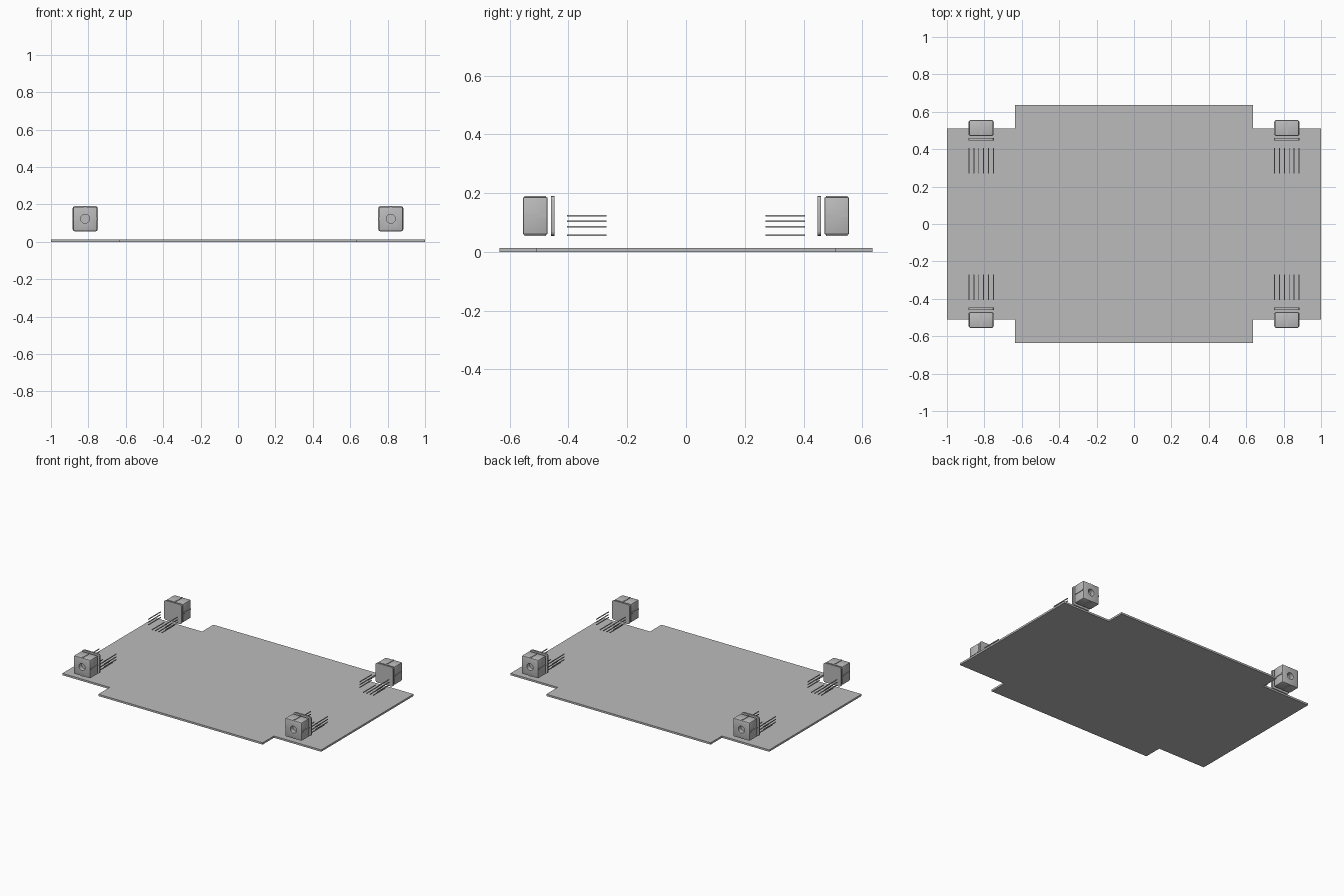
import bpy
import bmesh
import math
from mathutils import Matrix, Vector

cube = bpy.data.objects.get("Cube")
if cube:
    bpy.data.objects.remove(cube, do_unlink=True)

grey = bpy.data.materials.new("plain grey")
grey.use_nodes = True
grey.diffuse_color = (0.5, 0.5, 0.5, 1)
grey.node_tree.nodes["Principled BSDF"].inputs["Base Color"].default_value = (0.5, 0.5, 0.5, 1)


def finish(name, bm):
    bmesh.ops.recalc_face_normals(bm, faces=bm.faces)
    mesh = bpy.data.meshes.new(name)
    bm.to_mesh(mesh)
    bm.free()
    mesh.materials.append(grey)
    obj = bpy.data.objects.new(name, mesh)
    bpy.context.collection.objects.link(obj)
    return obj


def add_box(bm, center, size):
    matrix = Matrix.Translation(center) @ Matrix.Diagonal((*size, 1))
    return bmesh.ops.create_cube(bm, size=1, matrix=matrix)["verts"]


def bevel(bm, width, segments, along_y_only=False):
    edges = [e for e in bm.edges if not along_y_only
             or abs((e.verts[0].co - e.verts[1].co).normalized().y) > 0.9]
    bmesh.ops.bevel(bm, geom=edges, offset=width, segments=segments,
                    affect="EDGES", profile=0.5)


# Base board: a wide panel with a notch at each corner
bm = bmesh.new()
corner = [(1, 0.51), (0.635, 0.51), (0.635, 0.635)]
outline = []
for sx, sy in ((1, 1), (-1, 1), (-1, -1), (1, -1)):
    points = corner if sx * sy > 0 else corner[::-1]
    outline += [(x * sx, y * sy, 0) for x, y in points]
face = bm.faces.new([bm.verts.new(p) for p in outline])
top = bmesh.ops.extrude_face_region(bm, geom=[face])["geom"]
bmesh.ops.translate(bm, vec=(0, 0, 0.013),
                    verts=[v for v in top if isinstance(v, bmesh.types.BMVert)])
finish("base_board", bm)

X, Z = 0.817, 0.123
HALF = 0.066

for sx, side in ((1, "left"), (-1, "right")):
    for sy, end in ((-1, "front"), (1, "back")):
        tag = end + "_" + side

        def at(dx, y, dz):
            return Vector((sx * X + dx, sy * y, Z + dz))

        # Housing block with rounded edges and a round socket
        bm = bmesh.new()
        add_box(bm, at(0, 0.513, 0), (0.128, 0.085, 0.128))
        bevel(bm, 0.006, 2)
        housing = finish("housing_" + tag, bm)

        bm = bmesh.new()
        bmesh.ops.create_cone(
            bm, cap_ends=True, segments=24, radius1=0.024, radius2=0.024, depth=0.06,
            matrix=Matrix.Translation(at(0, 0.555, 0)) @ Matrix.Rotation(math.pi / 2, 4, "X"))
        cutter = finish("socket_cutter", bm)
        cutter.hide_render = True
        mod = housing.modifiers.new("socket", "BOOLEAN")
        mod.object = cutter
        mod.solver = "EXACT"
        bpy.context.view_layer.objects.active = housing
        bpy.ops.object.modifier_apply(modifier=mod.name)
        bpy.data.objects.remove(cutter, do_unlink=True)

        # Thin rib on each of the four sides of the housing
        bm = bmesh.new()
        for s in (1, -1):
            add_box(bm, at(s * 0.064, 0.513, 0), (0.008, 0.072, 0.01))
            add_box(bm, at(0, 0.513, s * 0.064), (0.01, 0.072, 0.008))
        finish("ribs_" + tag, bm)

        # Inner cover plate with rounded corners
        bm = bmesh.new()
        add_box(bm, at(0, 0.453, 0), (0.136, 0.012, 0.136))
        bevel(bm, 0.015, 3, along_y_only=True)
        finish("cover_plate_" + tag, bm)

        # Pins in a U: three up each side, four along the bottom
        bm = bmesh.new()
        spots = [(s * HALF, dz) for s in (1, -1) for dz in (0, -0.019, -0.038)]
        spots += [(s * dx, -HALF) for s in (1, -1) for dx in (0.013, 0.038)]
        for dx, dz in spots:
            add_box(bm, at(dx, 0.338, dz), (0.005, 0.135, 0.005))
        finish("pins_" + tag, bm)

# Smooth the rounded parts, keeping hard edges sharp
bpy.ops.object.select_all(action="DESELECT")
for obj in bpy.context.collection.objects:
    if obj.name.startswith(("housing", "cover_plate")):
        obj.select_set(True)
        bpy.context.view_layer.objects.active = obj
bpy.ops.object.shade_smooth_by_angle(angle=math.radians(30))
